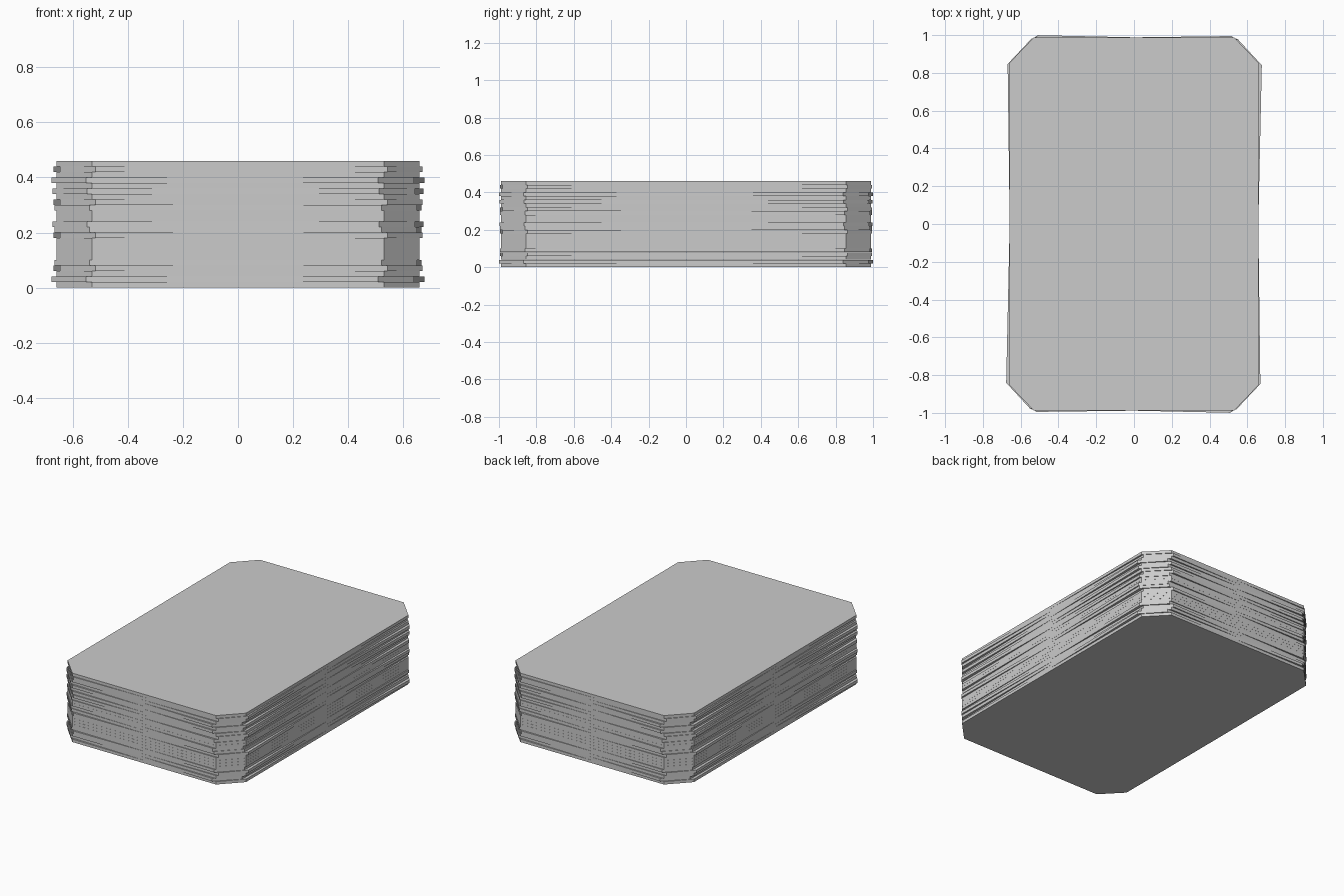
import bpy
import bmesh

if "Cube" in bpy.data.objects:
    bpy.data.objects.remove(bpy.data.objects["Cube"], do_unlink=True)

# Plain grey card stock
GREY = (0.6, 0.6, 0.6, 1.0)
stock = bpy.data.materials.new("card_grey")
stock.use_nodes = True
stock.diffuse_color = GREY
stock.node_tree.nodes["Principled BSDF"].inputs["Base Color"].default_value = GREY

CARDS = 23
PITCH = 0.02
THICKNESS = 0.0196
HALF_X, HALF_Y = 0.658, 0.988
CUT_X, CUT_Y = 0.128, 0.133

# Small twists (radians) of the cards that are not squared up
TWIST = {1: -0.022, 3: 0.013, 4: -0.01, 9: 0.013, 10: -0.01, 11: -0.018,
         14: -0.01, 15: 0.013, 17: -0.018, 19: -0.022, 21: 0.013}


def card_outline():
    """Rectangle with clipped corners, counter-clockwise."""
    points = []
    for sx, sy in ((1, 1), (-1, 1), (-1, -1), (1, -1)):
        side = (sx * HALF_X, sy * (HALF_Y - CUT_Y))
        end = (sx * (HALF_X - CUT_X), sy * HALF_Y)
        points += [side, end] if sx * sy > 0 else [end, side]
    return points


# One card mesh shared by the whole stack
mesh = bpy.data.meshes.new("card")
bm = bmesh.new()
face = bm.faces.new([bm.verts.new((x, y, 0)) for x, y in card_outline()])
top = bmesh.ops.extrude_face_region(bm, geom=[face])["geom"]
bmesh.ops.translate(bm, vec=(0, 0, THICKNESS),
                    verts=[g for g in top if isinstance(g, bmesh.types.BMVert)])
bmesh.ops.recalc_face_normals(bm, faces=bm.faces)
bm.to_mesh(mesh)
bm.free()
mesh.materials.append(stock)

# Stack the cards
for i in range(CARDS):
    card = bpy.data.objects.new(f"card_{i + 1}", mesh)
    card.location.z = i * PITCH
    card.rotation_euler.z = TWIST.get(i, 0)
    bpy.context.collection.objects.link(card)
